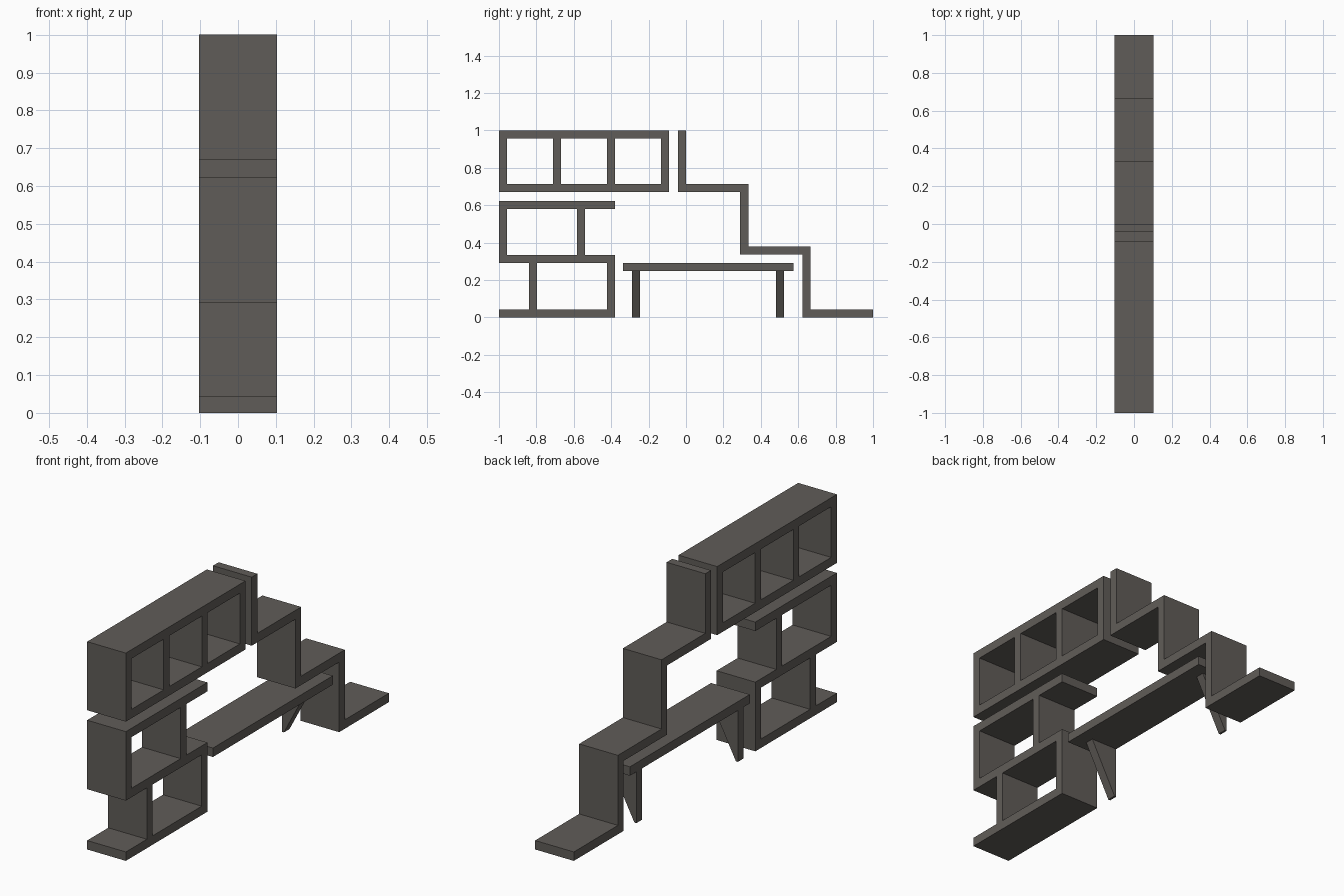
import bpy, bmesh

if "Cube" in bpy.data.objects:
    bpy.data.objects.remove(bpy.data.objects["Cube"])

W = 0.103   # half depth of every board
T = 0.043   # board thickness

mat = bpy.data.materials.new("dark taupe")
mat.diffuse_color = (0.118, 0.108, 0.098, 1)
mat.use_nodes = True
mat.node_tree.nodes["Principled BSDF"].inputs["Base Color"].default_value = mat.diffuse_color


def prism(name, points, axis, lo, hi):
    """Extrude an outline along x (points are y,z) or along y (points are x,z)."""
    place = (lambda p, d: (d, p[0], p[1])) if axis == "x" else (lambda p, d: (p[0], d, p[1]))
    bm = bmesh.new()
    a = [bm.verts.new(place(p, lo)) for p in points]
    b = [bm.verts.new(place(p, hi)) for p in points]
    bm.faces.new(a)
    bm.faces.new(b[::-1])
    n = len(points)
    for i in range(n):
        j = (i + 1) % n
        bm.faces.new((a[i], b[i], b[j], a[j]))
    bmesh.ops.recalc_face_normals(bm, faces=bm.faces)
    me = bpy.data.meshes.new(name)
    bm.to_mesh(me)
    bm.free()
    me.materials.append(mat)
    ob = bpy.data.objects.new(name, me)
    bpy.context.collection.objects.link(ob)
    return ob


def board(name, y0, y1, z0, z1):
    return prism(name, [(y0, z0), (y1, z0), (y1, z1), (y0, z1)], "x", -W, W)


# Closed top cabinet with three compartments
board("cabinet_top", -1, -0.09, 1 - T, 1)
board("cabinet_bottom", -1, -0.09, 0.67, 0.67 + T)
for i, y in enumerate((-1, -0.712, -0.422, -0.09 - T)):
    board(f"cabinet_upright_{i + 1}", y, y + T, 0.67 + T, 1 - T)

# S-shaped lower shelf with two uprights
prism("s_shelf", [
    (-0.38, 0.622), (-1, 0.622), (-1, 0.29), (-0.38 - T, 0.29), (-0.38 - T, T), (-1, T),
    (-1, 0), (-0.38, 0), (-0.38, 0.29 + T), (-1 + T, 0.29 + T),
    (-1 + T, 0.622 - T), (-0.38, 0.622 - T)], "x", -W, W)
board("shelf_upper_upright", -0.583, -0.54, 0.29 + T, 0.622 - T)
board("shelf_lower_upright", -0.84, -0.797, T, 0.29)

# Stepped shelf descending to the floor
prism("stepped_shelf", [
    (-T, 1), (0, 1), (0, 0.67 + T), (0.333, 0.67 + T), (0.333, 0.337 + T),
    (0.665, 0.337 + T), (0.665, T), (1, T), (1, 0), (0.665 - T, 0),
    (0.665 - T, 0.337), (0.333 - T, 0.337), (0.333 - T, 0.67), (-T, 0.67)], "x", -W, W)

# Bench top on two tapered bracket legs
board("bench_top", -0.338, 0.574, 0.247, 0.29)
for name, y in (("bench_leg_left", -0.29), ("bench_leg_right", 0.482)):
    prism(name, [(-W, 0), (-W + 0.01, 0), (0.037, 0.247), (-W, 0.247)], "y", y, y + T)
